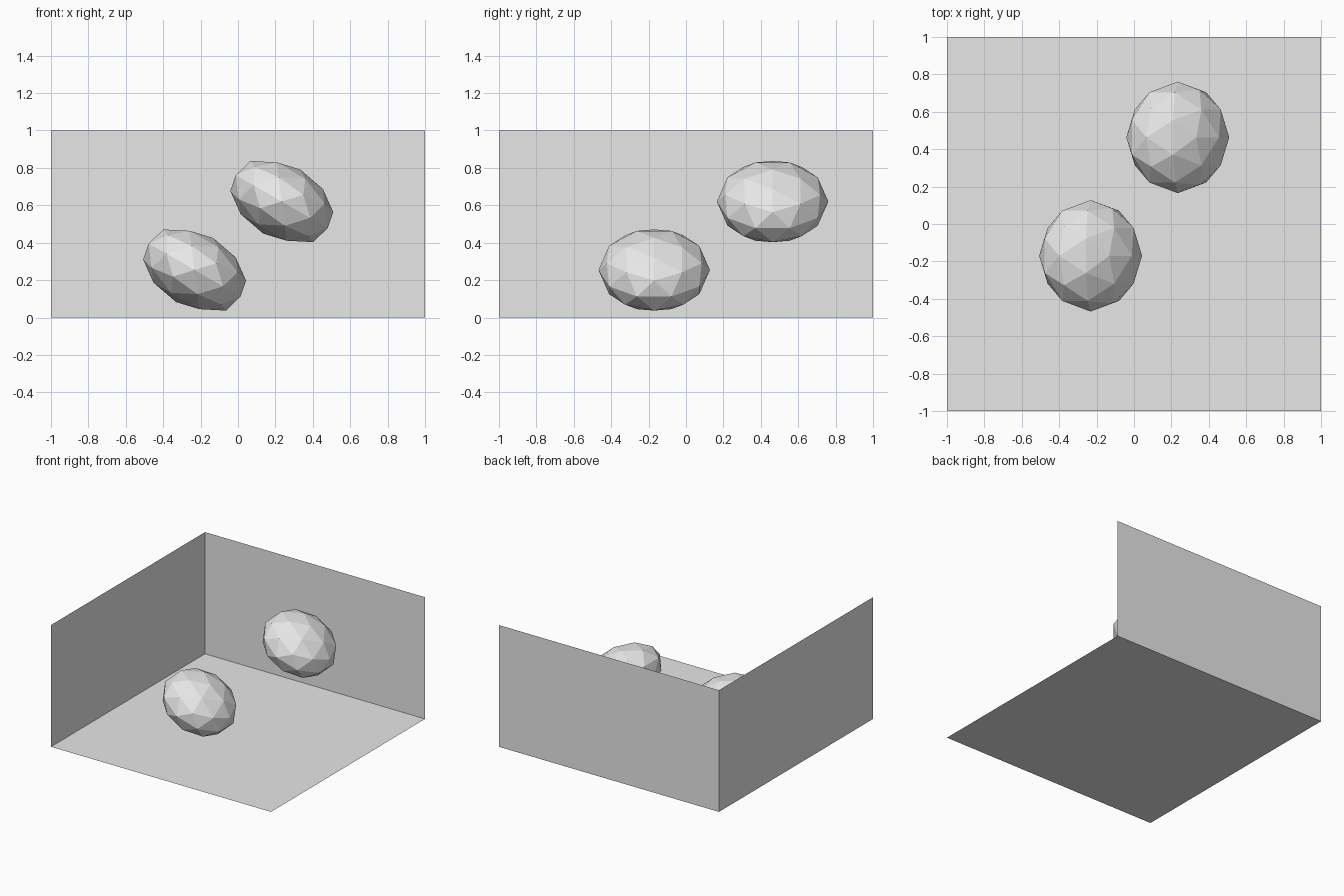
import bpy
from math import radians, pi
from mathutils import Matrix

cube = bpy.data.objects.get("Cube")
if cube:
    bpy.data.objects.remove(cube, do_unlink=True)

GREY = (0.8, 0.8, 0.8, 1.0)
grey = bpy.data.materials.new("light_grey")
grey.use_nodes = True
grey.diffuse_color = GREY
grey.node_tree.nodes["Principled BSDF"].inputs["Base Color"].default_value = GREY


def finish(name, transform):
    """Name the active object, bake its transform and colour it."""
    obj = bpy.context.object
    obj.name = obj.data.name = name
    obj.data.transform(transform)
    obj.data.materials.append(grey)
    return obj


def panel(name, location, rotation, width, depth):
    """Thin flat sheet, turned into place."""
    bpy.ops.mesh.primitive_plane_add(size=1)
    turn = Matrix.Rotation(rotation[0], 4, rotation[1])
    finish(name, Matrix.Translation(location) @ turn @ Matrix.Diagonal((width, depth, 1, 1)))


def pebble(name, location):
    """Flattened low-poly ball, tilted sideways."""
    bpy.ops.mesh.primitive_ico_sphere_add(subdivisions=2, radius=1)
    tilt = Matrix.Rotation(radians(30), 4, 'Y')
    finish(name, Matrix.Translation(location) @ tilt @ Matrix.Diagonal((0.298, 0.298, 0.198, 1)))


# Floor and the two walls that meet at the back corner
panel("floor", (0, 0, 0), (0, 'Z'), 2, 2)
panel("back_wall", (0, 1, 0.5), (pi / 2, 'X'), 2, 1)
panel("side_wall", (-1, 0, 0.5), (pi / 2, 'Y'), 1, 2)

# Two matching floating pebbles
pebble("front_pebble", (-0.232, -0.17, 0.254))
pebble("back_pebble", (0.234, 0.463, 0.62))
